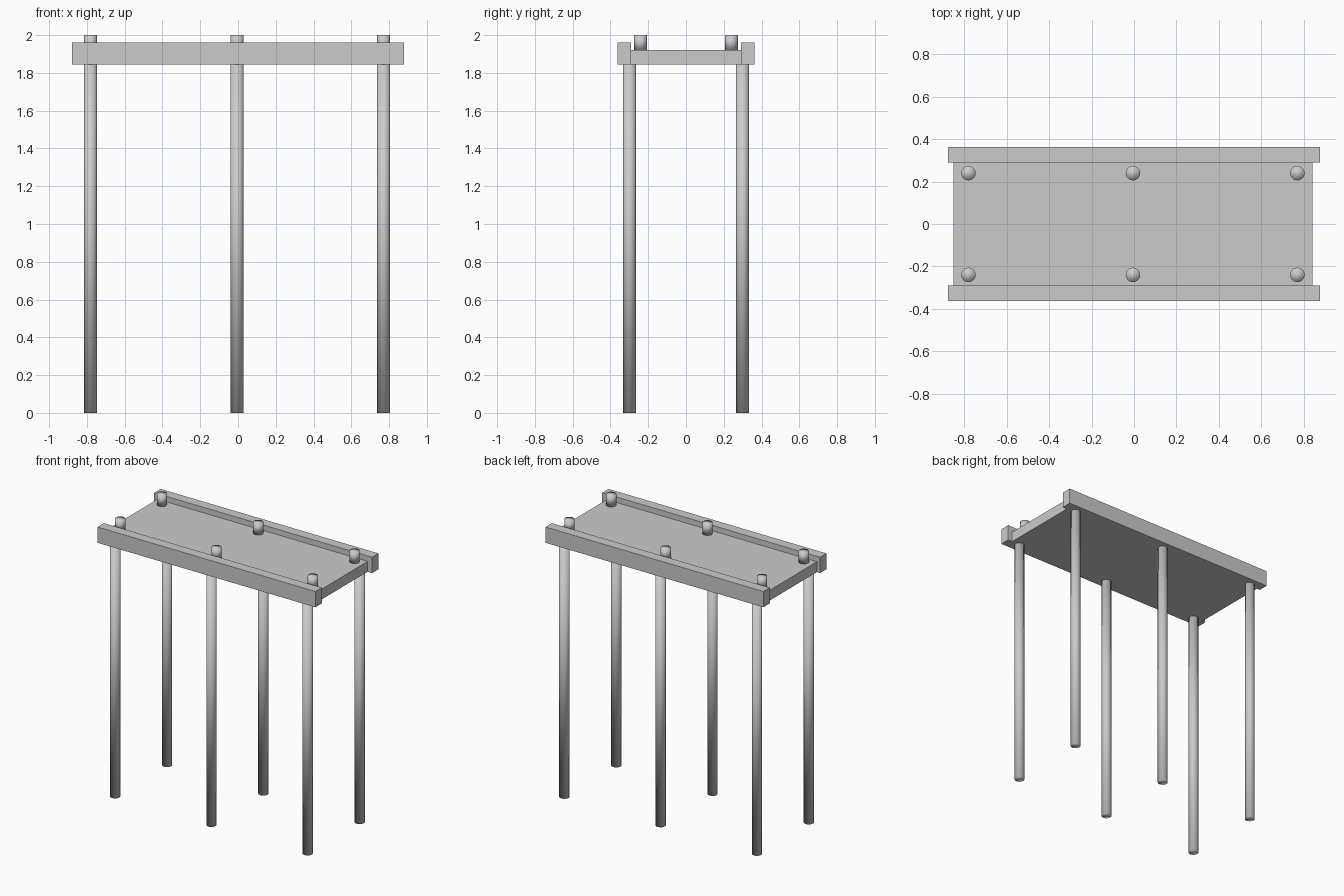
import bpy

if "Cube" in bpy.data.objects:
    bpy.data.objects.remove(bpy.data.objects["Cube"])

RADIUS = 0.034
UNDERSIDE = 1.845
DECK_TOP = 1.92


def box(name, x0, x1, y0, y1, z0, z1):
    bpy.ops.mesh.primitive_cube_add(
        size=1, location=((x0 + x1) / 2, (y0 + y1) / 2, (z0 + z1) / 2))
    ob = bpy.context.object
    ob.name = name
    ob.scale = (x1 - x0, y1 - y0, z1 - z0)
    bpy.ops.object.transform_apply(location=False, rotation=False, scale=True)
    return ob


def post(name, x, y, z0, z1):
    bpy.ops.mesh.primitive_cylinder_add(
        vertices=32, radius=RADIUS, depth=z1 - z0, location=(x, y, (z0 + z1) / 2))
    ob = bpy.context.object
    ob.name = name
    # Softly shaded over the rim, which gives the long tone gradient
    bpy.ops.object.shade_smooth()
    return ob


# Deck between the side rails
box("deck", -0.852, 0.842, -0.29, 0.29, UNDERSIDE, DECK_TOP)

for side, s in (("front", -1), ("back", 1)):
    # Raised side rail, slightly longer than the deck
    y0, y1 = sorted((s * 0.29, s * 0.363))
    box(f"{side}_rail", -0.878, 0.878, y0, y1, UNDERSIDE, 1.96)

    # Legs below, short post stubs set further in on top
    for place, x in (("left", -0.781), ("middle", -0.005), ("right", 0.771)):
        post(f"{side}_{place}_leg", x, s * 0.299, 0, UNDERSIDE)
        post(f"{side}_{place}_stub", x, s * 0.24, DECK_TOP, 2.0)
